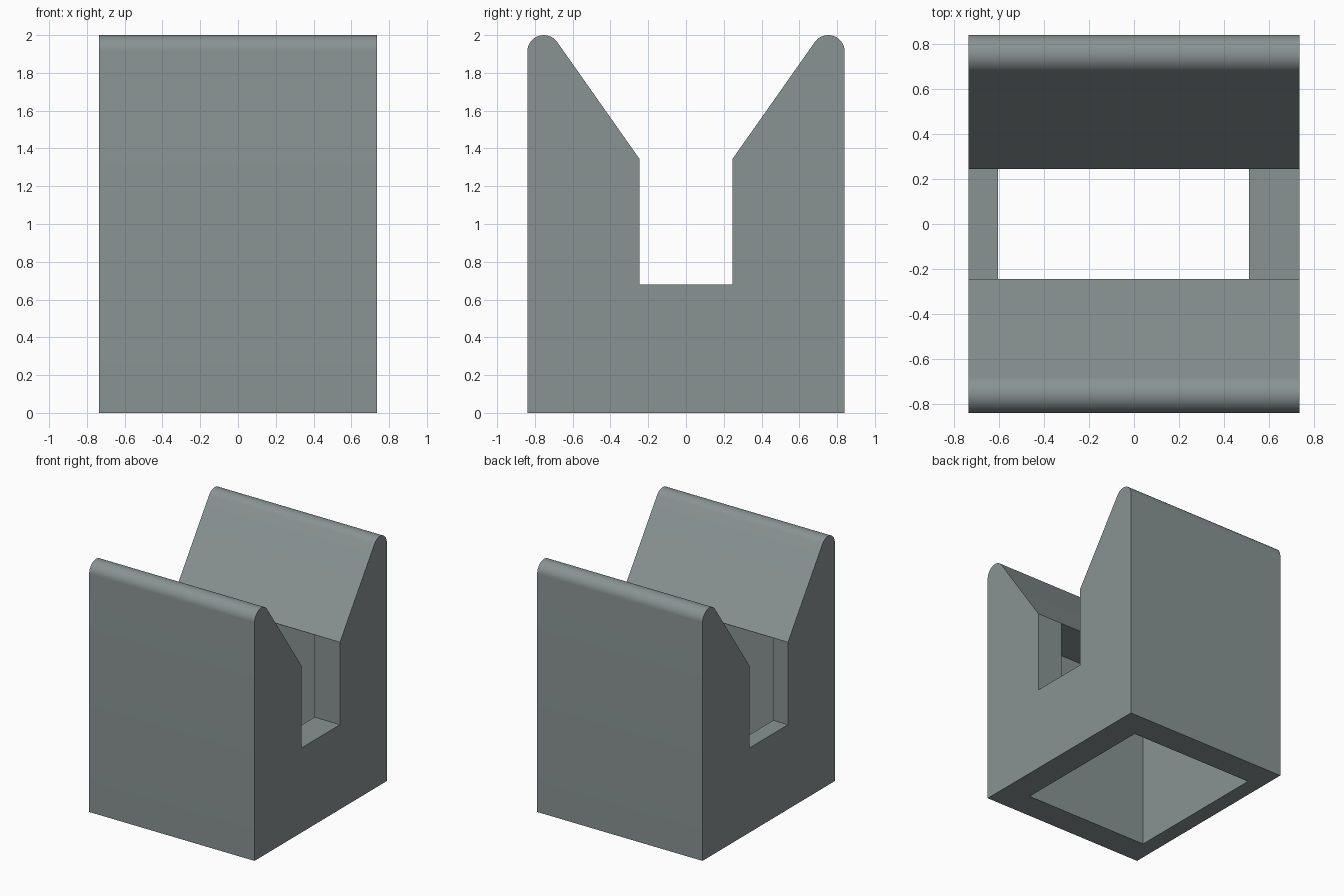
import bpy, bmesh, math

if "Cube" in bpy.data.objects:
    bpy.data.objects.remove(bpy.data.objects["Cube"])

HALF_X, HALF_Y = 0.735, 0.84
SLOT_Y, SLOT_Z, SLOPE_Z = 0.245, 0.68, 1.343
TIP_R = 0.087

gray = bpy.data.materials.new("slate gray")
gray.diffuse_color = (0.25, 0.29, 0.29, 1)
gray.use_nodes = True
gray.node_tree.nodes["Principled BSDF"].inputs["Base Color"].default_value = gray.diffuse_color


def make_object(name, bm):
    bmesh.ops.recalc_face_normals(bm, faces=bm.faces)
    mesh = bpy.data.meshes.new(name)
    bm.to_mesh(mesh)
    bm.free()
    obj = bpy.data.objects.new(name, mesh)
    bpy.context.collection.objects.link(obj)
    mesh.materials.append(gray)
    return obj


def extrude_profile(name, points, x0, x1):
    """Extrude a closed (y, z) outline along x."""
    bm = bmesh.new()
    face = bm.faces.new([bm.verts.new((x0, y, z)) for y, z in points])
    ext = bmesh.ops.extrude_face_region(bm, geom=[face])
    verts = [v for v in ext["geom"] if isinstance(v, bmesh.types.BMVert)]
    bmesh.ops.translate(bm, verts=verts, vec=(x1 - x0, 0, 0))
    return make_object(name, bm)


# Half outline: outer wall, rounded tip, slope, slot wall; then mirrored
half = [(HALF_Y, 0)]
for i in range(17):
    a = math.radians(145 * i / 16)
    half.append((HALF_Y - TIP_R + TIP_R * math.cos(a),
                 2 - TIP_R + TIP_R * math.sin(a)))
half += [(SLOT_Y, SLOPE_Z), (SLOT_Y, SLOT_Z)]
outline = half + [(-y, z) for y, z in reversed(half)]
body = extrude_profile("cradle_body", outline, -HALF_X, HALF_X)

# Box cavity, open at the bottom and off-centre along x
cavity = [(-0.615, -0.2), (0.615, -0.2), (0.615, 1.34), (-0.615, 1.34)]
cutter = extrude_profile("cavity_cutter", cavity, -0.605, 0.51)

mod = body.modifiers.new("hollow", 'BOOLEAN')
mod.operation = 'DIFFERENCE'
mod.solver = 'EXACT'
mod.object = cutter
bpy.context.view_layer.objects.active = body
body.select_set(True)
bpy.ops.object.modifier_apply(modifier=mod.name)
bpy.data.objects.remove(cutter)

# Smooth tips, crisp edges elsewhere
bpy.ops.object.shade_smooth_by_angle(angle=math.radians(30))
